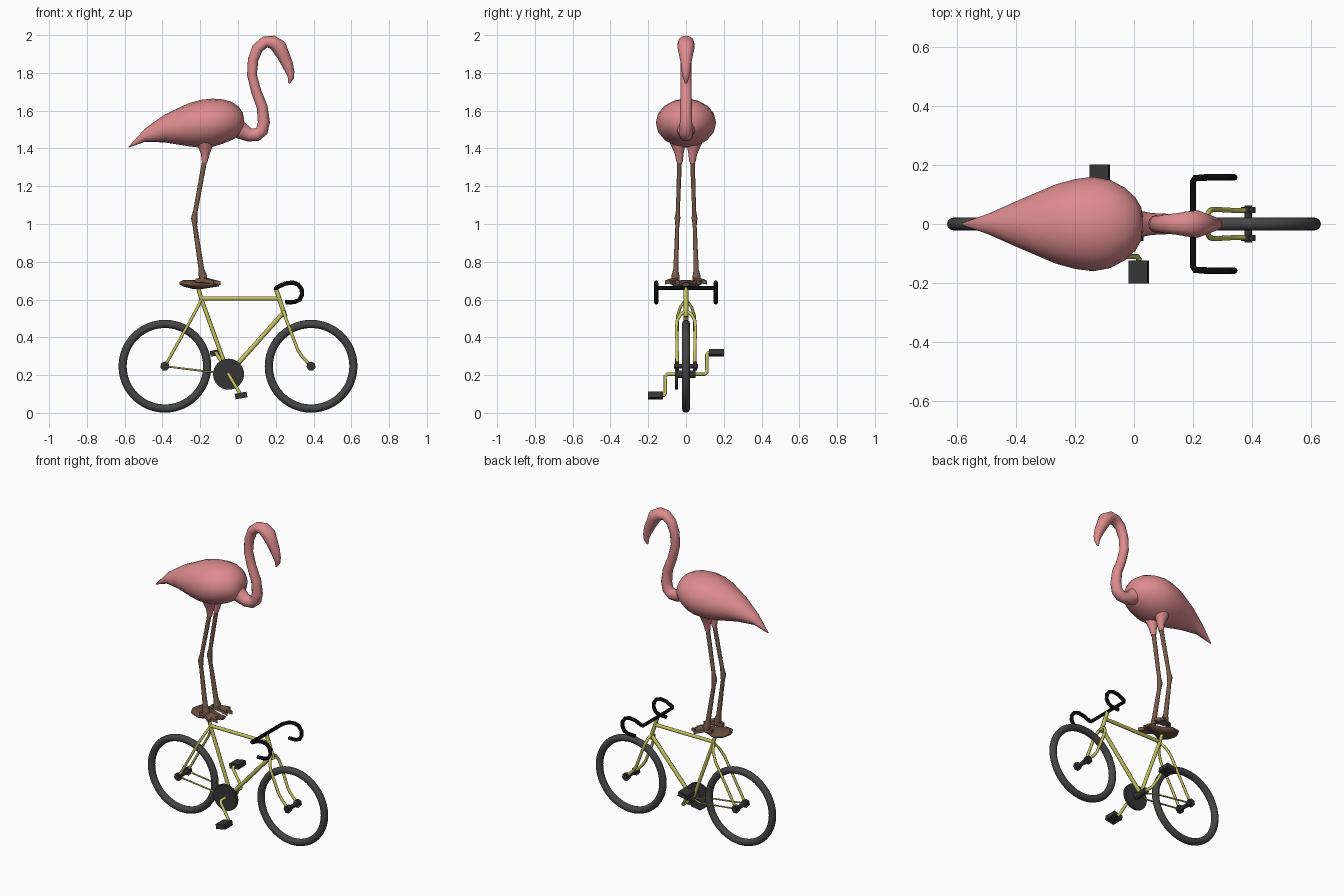
import bpy, bmesh, math
from mathutils import Vector

if "Cube" in bpy.data.objects:
    bpy.data.objects.remove(bpy.data.objects["Cube"])


def material(name, r, g, b):
    m = bpy.data.materials.new(name)
    m.diffuse_color = (r, g, b, 1)
    m.use_nodes = True
    m.node_tree.nodes["Principled BSDF"].inputs["Base Color"].default_value = m.diffuse_color
    return m


PINK = material("pink_feathers", 0.72, 0.26, 0.27)
LEG = material("leg_brown", 0.19, 0.105, 0.07)
LEATHER = material("saddle_brown", 0.13, 0.07, 0.045)
PAINT = material("yellow_green_paint", 0.55, 0.55, 0.12)
RUBBER = material("tyre_grey", 0.06, 0.06, 0.06)
METAL = material("dark_metal", 0.035, 0.035, 0.035)
BLACK = material("black_grip", 0.003, 0.003, 0.003)


def smooth(ob, angle=40):
    bpy.ops.object.select_all(action='DESELECT')
    ob.select_set(True)
    bpy.context.view_layer.objects.active = ob
    bpy.ops.object.shade_smooth_by_angle(angle=math.radians(angle))


def skin(name, rings, mat, angle=60):
    """Join equal-sized rings of points into a capped, smooth skin."""
    bm = bmesh.new()
    loops = [[bm.verts.new(p) for p in ring] for ring in rings]
    n = len(loops[0])
    for a, b in zip(loops, loops[1:]):
        for i in range(n):
            j = (i + 1) % n
            bm.faces.new((a[i], a[j], b[j], b[i]))
    bm.faces.new(loops[0][::-1])
    bm.faces.new(loops[-1])
    bmesh.ops.recalc_face_normals(bm, faces=bm.faces)
    me = bpy.data.meshes.new(name)
    bm.to_mesh(me)
    bm.free()
    me.materials.append(mat)
    ob = bpy.data.objects.new(name, me)
    bpy.context.collection.objects.link(ob)
    smooth(ob, angle)
    return ob


def hull(name, sections, mat, sides=16):
    """Upright elliptical sections along x: (x, top, bottom, half width)."""
    rings = []
    for x, top, bot, w in sections:
        rings.append([(x, w * math.cos(2 * math.pi * k / sides),
                       (top + bot) / 2 + (top - bot) / 2 * math.sin(2 * math.pi * k / sides))
                      for k in range(sides)])
    return skin(name, rings, mat)


def sweep(name, path, mat, sides=12):
    """Sections square to a path in the xz plane: (x, y, z, radius, half width)."""
    rings = []
    for i, (x, y, z, r, w) in enumerate(path):
        a, b = path[max(i - 1, 0)], path[min(i + 1, len(path) - 1)]
        t = Vector((b[0] - a[0], 0, b[2] - a[2])).normalized()
        nrm = Vector((-t.z, 0, t.x))
        rings.append([Vector((x, y, z)) + nrm * r * math.cos(2 * math.pi * k / sides)
                      + Vector((0, w * math.sin(2 * math.pi * k / sides), 0))
                      for k in range(sides)])
    return skin(name, rings, mat)


def tube(name, pts, r, mat, res=2):
    cu = bpy.data.curves.new(name, 'CURVE')
    cu.dimensions = '3D'
    cu.bevel_depth = r
    cu.bevel_resolution = res
    cu.use_fill_caps = True
    sp = cu.splines.new('POLY')
    sp.points.add(len(pts) - 1)
    for p, co in zip(sp.points, pts):
        p.co = (*co, 1)
    cu.materials.append(mat)
    ob = bpy.data.objects.new(name, cu)
    bpy.context.collection.objects.link(ob)
    bpy.ops.object.select_all(action='DESELECT')
    ob.select_set(True)
    bpy.context.view_layer.objects.active = ob
    bpy.ops.object.convert(target='MESH')
    smooth(bpy.context.object, 50)


def disc(name, x, y, z, r, width, mat, sides):
    bpy.ops.mesh.primitive_cylinder_add(vertices=sides, radius=r, depth=width,
                                        location=(x, y, z), rotation=(math.pi / 2, 0, 0))
    ob = bpy.context.object
    ob.name = name
    ob.data.materials.append(mat)
    smooth(ob, 30)


# Wheels, axles and nuts
HUB_Z = 0.247
for label, x in (("rear", -0.387), ("front", 0.387)):
    bpy.ops.mesh.primitive_torus_add(location=(x, 0, HUB_Z), rotation=(math.pi / 2, 0, 0),
                                     major_radius=0.224, minor_radius=0.0215,
                                     major_segments=48, minor_segments=12)
    tyre = bpy.context.object
    tyre.name = label + "_tyre"
    tyre.data.materials.append(RUBBER)
    smooth(tyre, 60)
    disc(label + "_axle", x, 0, HUB_Z, 0.013, 0.125, METAL, 12)
    for s in (-1, 1):
        disc(label + "_axle_nut", x, s * 0.048, HUB_Z, 0.025, 0.02, METAL, 7)

# Frame tubes
BB = Vector((-0.05, 0, 0.205))
tube("seat_tube", [BB, (-0.195, 0, 0.605), (-0.213, 0, 0.67)], 0.011, PAINT)
tube("top_tube", [(-0.195, 0, 0.606), (0.222, 0, 0.606)], 0.011, PAINT)
tube("down_tube", [BB, (0.24, 0, 0.53)], 0.012, PAINT)
tube("head_tube", [(0.2, 0, 0.66), (0.25, 0, 0.51)], 0.012, PAINT)
for s in (-1, 1):
    tube("fork_leg", [(0.24, 0, 0.54), (0.247, s * 0.03, 0.52), (0.257, s * 0.046, 0.49),
                      (0.27, s * 0.05, 0.455), (0.318, s * 0.047, 0.33),
                      (0.34, s * 0.046, 0.298), (0.387, s * 0.046, HUB_Z)], 0.009, PAINT)
    tube("seat_stay", [(-0.195, 0, 0.6), (-0.213, s * 0.03, 0.56), (-0.24, s * 0.046, 0.51),
                       (-0.387, s * 0.047, HUB_Z)], 0.008, PAINT)
    tube("chain_stay", [(-0.387, s * 0.046, HUB_Z), (-0.13, s * 0.042, 0.215), BB],
         0.005, PAINT)

# Chainring, cranks and pedals
disc("chainring", BB.x, -0.05, BB.z, 0.082, 0.016, METAL, 32)
disc("bottom_bracket", BB.x, 0, BB.z, 0.02, 0.1, METAL, 16)
for s in (-1, 1):
    px, pz = BB.x - s * 0.066, BB.z + s * 0.113
    tube("crank", [(BB.x, 0, BB.z), (BB.x, s * 0.1, BB.z),
                   (BB.x - s * 0.005, s * 0.11, BB.z + s * 0.01),
                   (px + s * 0.005, s * 0.11, pz - s * 0.01),
                   (px, s * 0.117, pz), (px, s * 0.14, pz)], 0.009, PAINT)
    bpy.ops.mesh.primitive_cube_add(size=1, location=(px, s * 0.162, pz),
                                    rotation=(0, math.radians(-10), 0))
    pedal = bpy.context.object
    pedal.name = "pedal"
    pedal.scale = (0.064, 0.078, 0.03)
    pedal.data.materials.append(METAL)

# Drop handlebar, one side mirrored into the other
drop = [(0.2, 0.145, 0.66), (0.207, 0.155, 0.665), (0.25, 0.158, 0.685), (0.29, 0.158, 0.69),
        (0.318, 0.158, 0.68), (0.337, 0.158, 0.655), (0.339, 0.158, 0.625),
        (0.325, 0.158, 0.598), (0.3, 0.158, 0.587), (0.25, 0.158, 0.585)]
tube("handlebar", [(x, -y, z) for x, y, z in reversed(drop)] + drop, 0.0115, BLACK)

# Saddle
hull("saddle", [(-0.31, 0.693, 0.68, 0.025), (-0.29, 0.703, 0.669, 0.06),
                (-0.24, 0.704, 0.656, 0.075), (-0.195, 0.697, 0.655, 0.05),
                (-0.14, 0.693, 0.664, 0.027), (-0.1, 0.69, 0.67, 0.02)], LEATHER)

# Bird body
hull("body", [(-0.58, 1.408, 1.404, 0.004), (-0.493, 1.505, 1.435, 0.035),
              (-0.387, 1.58, 1.432, 0.082), (-0.265, 1.638, 1.412, 0.134),
              (-0.2, 1.657, 1.404, 0.152), (-0.138, 1.664, 1.408, 0.16),
              (-0.08, 1.66, 1.425, 0.149), (-0.03, 1.645, 1.446, 0.122),
              (0.005, 1.62, 1.467, 0.09), (0.025, 1.59, 1.495, 0.055),
              (0.031, 1.56, 1.52, 0.02)], PINK)

# Neck, head and bent beak
neck = [(-0.02, 1.52, 0.055, 0.06), (0.02, 1.492, 0.045, 0.045), (0.06, 1.472, 0.036, 0.037),
        (0.1, 1.472, 0.034, 0.035), (0.127, 1.494, 0.033, 0.034), (0.137, 1.54, 0.032, 0.033),
        (0.128, 1.62, 0.029, 0.031), (0.097, 1.70, 0.027, 0.03), (0.074, 1.79, 0.026, 0.03),
        (0.08, 1.87, 0.028, 0.03), (0.103, 1.93, 0.03, 0.032), (0.142, 1.963, 0.031, 0.036),
        (0.182, 1.963, 0.036, 0.043), (0.217, 1.938, 0.041, 0.046), (0.241, 1.89, 0.034, 0.036),
        (0.262, 1.845, 0.03, 0.027), (0.277, 1.80, 0.022, 0.022), (0.28, 1.77, 0.015, 0.015),
        (0.27, 1.745, 0.005, 0.006)]
sweep("neck_and_head", [(x, 0, z, r, w) for x, z, r, w in neck], PINK)

# Thighs, legs and webbed feet
for s in (-1, 1):
    sweep("thigh", [(-0.175, s * 0.045, 1.45, 0.06, 0.05), (-0.173, s * 0.041, 1.41, 0.038, 0.036),
                    (-0.173, s * 0.036, 1.37, 0.023, 0.023),
                    (-0.177, s * 0.034, 1.325, 0.014, 0.016)], PINK)
    sweep("leg", [(-0.176, s * 0.034, 1.34, 0.013, 0.013), (-0.225, s * 0.043, 1.07, 0.012, 0.011),
                  (-0.232, s * 0.045, 1.03, 0.017, 0.016), (-0.228, s * 0.046, 0.99, 0.012, 0.011),
                  (-0.194, s * 0.054, 0.76, 0.015, 0.014), (-0.186, s * 0.056, 0.725, 0.022, 0.022),
                  (-0.183, s * 0.056, 0.695, 0.02, 0.022)], LEG, 10)
    outline = [(-0.225, 0.045, 0.705), (-0.165, 0.035, 0.708), (-0.1, 0.035, 0.692),
               (-0.125, 0.055, 0.698), (-0.092, 0.075, 0.69), (-0.13, 0.085, 0.698),
               (-0.13, 0.112, 0.694), (-0.18, 0.08, 0.706), (-0.225, 0.065, 0.705)]
    skin("foot", [[(x, s * y, z + dz) for x, y, z in outline] for dz in (-0.014, 0.007)], LEG, 30)
